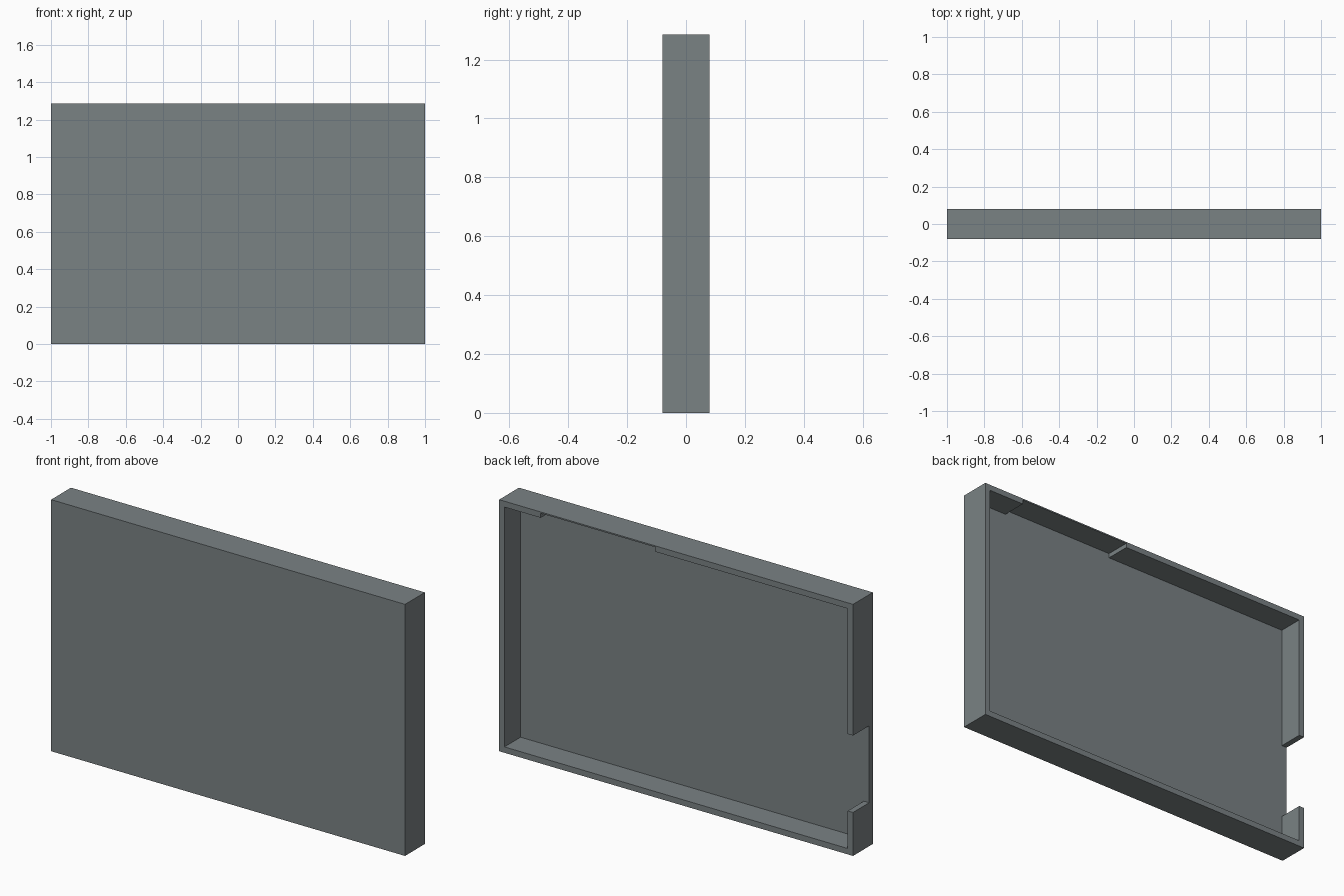
import bpy
import bmesh

if "Cube" in bpy.data.objects:
    bpy.data.objects.remove(bpy.data.objects["Cube"])

WIDTH, DEPTH, HEIGHT = 2.0, 0.16, 1.285
WALL = 0.03          # rim and front panel thickness
SKIN = 0.007         # thin strip left above the top pocket


def prism(name, outline, y0, y1):
    """Extrude an (x, z) outline from y0 to y1."""
    bm = bmesh.new()
    face = bm.faces.new([bm.verts.new((x, y0, z)) for x, z in outline])
    new = bmesh.ops.extrude_face_region(bm, geom=[face])["geom"]
    verts = [v for v in new if isinstance(v, bmesh.types.BMVert)]
    bmesh.ops.translate(bm, verts=verts, vec=(0, y1 - y0, 0))
    bmesh.ops.recalc_face_normals(bm, faces=bm.faces[:])
    mesh = bpy.data.meshes.new(name)
    bm.to_mesh(mesh)
    bm.free()
    obj = bpy.data.objects.new(name, mesh)
    bpy.context.collection.objects.link(obj)
    return obj


grey = bpy.data.materials.new("slate_grey")
grey.diffuse_color = (0.195, 0.223, 0.231, 1)
grey.use_nodes = True
grey.node_tree.nodes["Principled BSDF"].inputs["Base Color"].default_value = grey.diffuse_color

# Solid slab for the cover
hx = WIDTH / 2
cover = prism("cover_shell", [(-hx, 0), (hx, 0), (hx, HEIGHT), (-hx, HEIGHT)],
              -DEPTH / 2, DEPTH / 2)
cover.data.materials.append(grey)

# Hollow: main cavity, pocket in the top rim, opening through the left rim
ix, top = hx - WALL, HEIGHT - WALL
hollow = [
    (-ix, WALL), (ix, WALL), (ix, top),
    (0.765, top), (0.765, HEIGHT - SKIN), (0.115, HEIGHT - SKIN), (0.115, top),
    (-ix, top),
    (-ix, 0.615), (-hx - 0.1, 0.615), (-hx - 0.1, 0.222), (-ix, 0.222),
]
cutter = prism("hollow_cutter", hollow, -DEPTH / 2 + WALL, DEPTH / 2 + 0.1)
cutter.data.materials.append(grey)
cutter.hide_render = True

# Cut the hollow, then discard the cutter
cut = cover.modifiers.new("hollow", 'BOOLEAN')
cut.operation = 'DIFFERENCE'
cut.solver = 'EXACT'
cut.object = cutter
bpy.context.view_layer.objects.active = cover
cover.select_set(True)
bpy.ops.object.modifier_apply(modifier=cut.name)
bpy.data.objects.remove(cutter, do_unlink=True)
